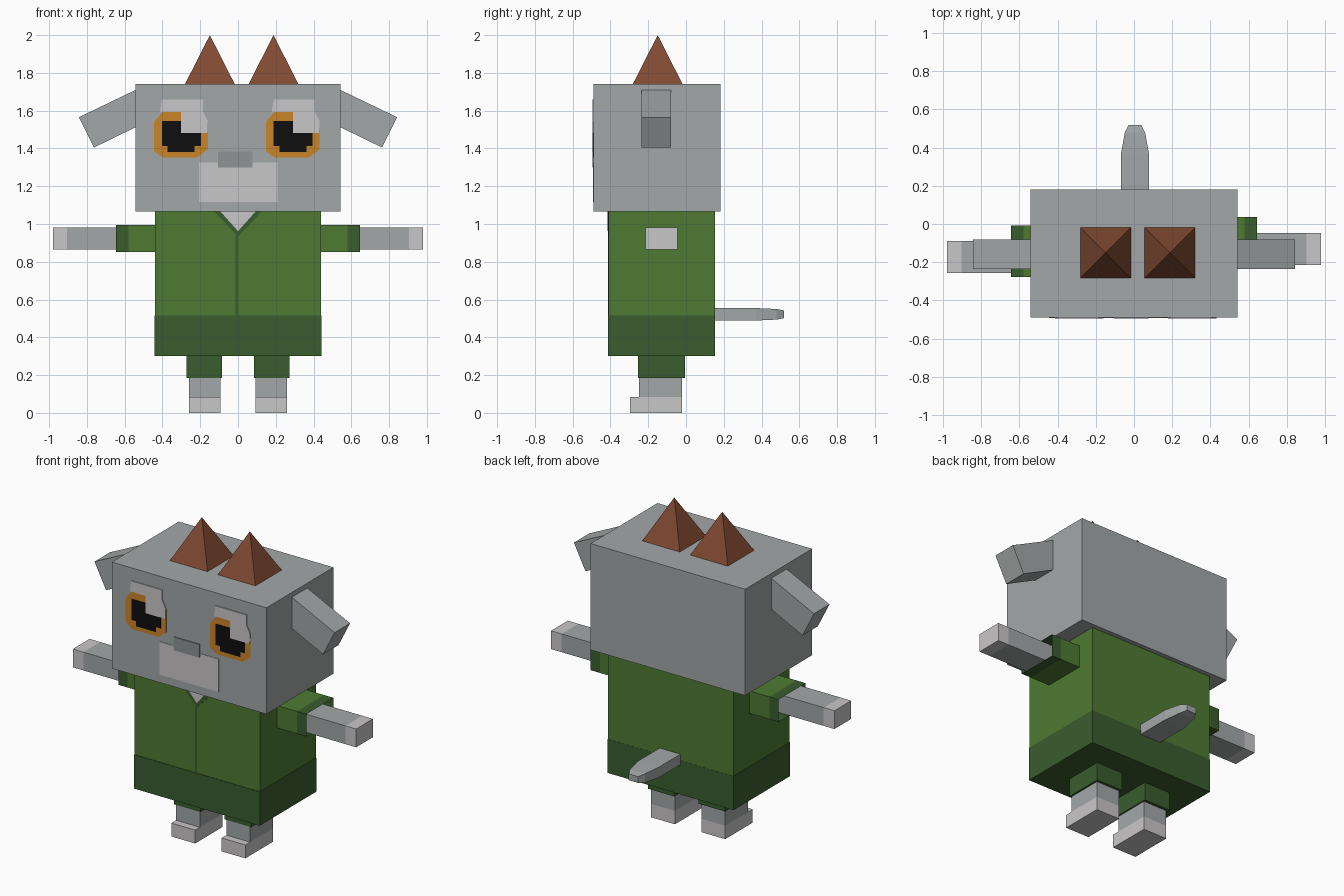
import bpy, bmesh

if "Cube" in bpy.data.objects:
    bpy.data.objects.remove(bpy.data.objects["Cube"])


def material(name, r, g, b):
    lin = [((c / 255 + 0.055) / 1.055) ** 2.4 if c > 10 else c / 255 / 12.92 for c in (r, g, b)]
    m = bpy.data.materials.new(name)
    m.diffuse_color = (*lin, 1)
    m.use_nodes = True
    m.node_tree.nodes["Principled BSDF"].inputs["Base Color"].default_value = m.diffuse_color
    return m


GREY = material("grey_fur", 163, 167, 167)
LIGHT = material("light_fur", 201, 199, 200)
NOSE = material("nose_grey", 142, 147, 148)
GREEN = material("green_cloth", 78, 122, 51)
DARK = material("dark_green_trim", 58, 93, 46)
ORANGE = material("orange_iris", 201, 133, 40)
BLACK = material("black_pupil", 14, 14, 14)
BROWN = material("brown_horn", 128, 74, 50)


def make(name, verts, faces, mat):
    me = bpy.data.meshes.new(name)
    me.from_pydata(verts, [], faces)
    bm = bmesh.new()
    bm.from_mesh(me)
    bmesh.ops.recalc_face_normals(bm, faces=bm.faces)
    bm.to_mesh(me)
    bm.free()
    me.materials.append(mat)
    ob = bpy.data.objects.new(name, me)
    bpy.context.collection.objects.link(ob)
    return ob


def prism(name, pts, y0, y1, mat):
    """Extrude an x-z outline along y."""
    n = len(pts)
    verts = [(x, y, z) for y in (y0, y1) for x, z in pts]
    faces = [list(range(n)), list(range(2 * n - 1, n - 1, -1))]
    faces += [(i, (i + 1) % n, n + (i + 1) % n, n + i) for i in range(n)]
    return make(name, verts, faces, mat)


def box(name, x0, x1, y0, y1, z0, z1, mat):
    return prism(name, [(x0, z0), (x1, z0), (x1, z1), (x0, z1)], y0, y1, mat)


def tube(name, x0, x1, y0, y1, z0, z1, mat):
    """Open-ended square tube along x."""
    ring = [(y0, z0), (y1, z0), (y1, z1), (y0, z1)]
    verts = [(x, y, z) for x in (x0, x1) for y, z in ring]
    return make(name, verts, [(i, (i + 1) % 4, 4 + (i + 1) % 4, 4 + i) for i in range(4)], mat)


HEAD_Y, BODY_Y = -0.49, -0.41

# Head and torso
box("head", -0.543, 0.543, HEAD_Y, 0.182, 1.065, 1.74, GREY)
box("shirt", -0.44, 0.44, BODY_Y, 0.153, 0.515, 1.065, GREEN)
box("shirt_hem", -0.442, 0.442, BODY_Y - 0.003, 0.154, 0.30, 0.515, DARK)

# Shirt front: centre seam, collar and chest fur
box("front_seam", -0.014, 0.0, BODY_Y - 0.002, BODY_Y + 0.01, 0.515, 0.945, DARK)
prism("collar", [(-0.125, 1.065), (0, 0.933), (0.125, 1.065)], BODY_Y - 0.003, BODY_Y + 0.01, DARK)
prism("chest_fur", [(-0.092, 1.065), (0, 0.962), (0.092, 1.065)], BODY_Y - 0.005, BODY_Y + 0.01, LIGHT)

# Horns
for x in (-0.149, 0.188):
    h, y = 0.132, -0.15
    base = [(x - h, y - h, 1.74), (x + h, y - h, 1.74), (x + h, y + h, 1.74), (x - h, y + h, 1.74)]
    make("horn", base + [(x, y, 2.0)],
         [(0, 1, 2, 3), (0, 1, 4), (1, 2, 4), (2, 3, 4), (3, 0, 4)], BROWN)

# Mirrored ears, legs and arms
for s, side in ((-1, "left"), (1, "right")):
    prism(side + "_ear", [(s * x, z) for x, z in
          ((0.50, 1.73), (0.843, 1.565), (0.762, 1.405), (0.50, 1.533))], -0.235, -0.08, GREY)

    def span(a, b):
        return sorted((s * a, s * b))

    box(side + "_trouser_leg", *span(0.085, 0.272), -0.255, -0.005, 0.185, 0.30, DARK)
    box(side + "_leg", *span(0.093, 0.26), -0.25, -0.022, 0.085, 0.19, GREY)
    box(side + "_foot", *span(0.093, 0.26), -0.297, -0.022, 0.0, 0.085, LIGHT)

    ys = -0.10 if s > 0 else -0.143   # sleeve centre
    ya = -0.13 if s > 0 else -0.173   # arm centre
    tube(side + "_sleeve", *span(0.44, 0.58), ys - 0.136, ys + 0.136, 0.853, 0.995, GREEN)
    tube(side + "_cuff", *span(0.58, 0.645), ys - 0.136, ys + 0.136, 0.853, 0.995, DARK)
    box(side + "_arm", *span(0.44, 0.905), ya - 0.084, ya + 0.084, 0.866, 0.982, GREY)
    box(side + "_hand", *span(0.905, 0.98), ya - 0.084, ya + 0.084, 0.866, 0.982, LIGHT)

# Tail: square section, tapering at the tip
rings = [(0.15, 0.073, 0.033), (0.37, 0.073, 0.033), (0.48, 0.053, 0.028), (0.52, 0.033, 0.020)]
tv = [(0.005 + a * w, y, 0.522 + b * h) for y, w, h in rings
      for a, b in ((-1, -1), (1, -1), (1, 1), (-1, 1))]
tf = [(0, 1, 2, 3), (12, 13, 14, 15)]
tf += [(4 * r + i, 4 * r + (i + 1) % 4, 4 * r + 4 + (i + 1) % 4, 4 * r + 4 + i)
       for r in range(3) for i in range(4)]
make("tail", tv, tf, GREY)

# Eyes: iris, stepped pupil and highlight, same shape on both sides
iris = [(-0.445, 1.385), (-0.40, 1.353), (-0.215, 1.353), (-0.16, 1.395),
        (-0.16, 1.54), (-0.21, 1.592), (-0.40, 1.592), (-0.445, 1.54)]
pupil = [(-0.372, 1.38), (-0.23, 1.38), (-0.23, 1.412), (-0.197, 1.412), (-0.197, 1.545),
         (-0.403, 1.545), (-0.403, 1.412), (-0.372, 1.412)]
shine = [(-0.413, 1.592), (-0.302, 1.592), (-0.302, 1.482), (-0.163, 1.482), (-0.16, 1.545),
         (-0.186, 1.597), (-0.186, 1.66), (-0.403, 1.66)]
for dx, side in ((0, "left"), (0.592, "right")):
    for part, pts, depth, mat in (("iris", iris, 0.002, ORANGE), ("pupil", pupil, 0.004, BLACK),
                                  ("highlight", shine, 0.006, LIGHT)):
        prism(f"{side}_{part}", [(x + dx, z) for x, z in pts], HEAD_Y - depth, HEAD_Y + 0.002, mat)

# Muzzle and nose
box("muzzle", -0.207, 0.21, HEAD_Y - 0.003, HEAD_Y + 0.002, 1.117, 1.326, LIGHT)
box("nose", -0.105, 0.077, HEAD_Y - 0.006, HEAD_Y + 0.002, 1.30, 1.384, NOSE)
